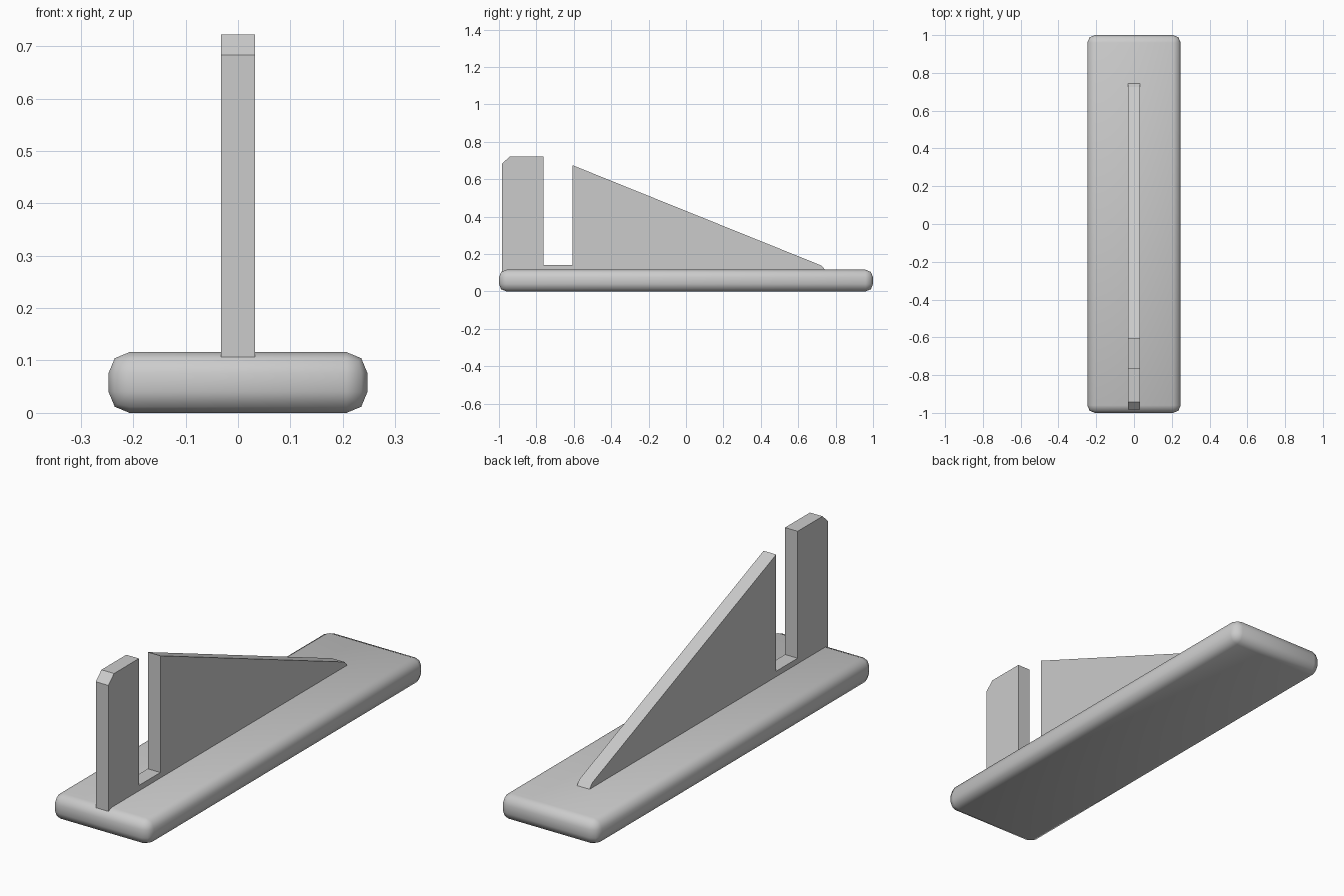
import bpy
import bmesh

cube = bpy.data.objects.get("Cube")
if cube:
    bpy.data.objects.remove(cube, do_unlink=True)

grey = bpy.data.materials.new("plain grey")
grey.use_nodes = True
colour = (0.6, 0.6, 0.6, 1)
grey.diffuse_color = colour
grey.node_tree.nodes["Principled BSDF"].inputs["Base Color"].default_value = colour


def add_object(name, bm, smooth):
    bmesh.ops.recalc_face_normals(bm, faces=bm.faces)
    for face in bm.faces:
        face.smooth = smooth
    mesh = bpy.data.meshes.new(name)
    bm.to_mesh(mesh)
    bm.free()
    mesh.materials.append(grey)
    obj = bpy.data.objects.new(name, mesh)
    bpy.context.collection.objects.link(obj)
    return obj


# Long base slab with rounded edges
width, length, height = 0.494, 2.0, 0.116
bm = bmesh.new()
bmesh.ops.create_cube(bm, size=1)
for v in bm.verts:
    v.co.x *= width
    v.co.y *= length
    v.co.z = (v.co.z + 0.5) * height
bmesh.ops.bevel(bm, geom=bm.edges[:], offset=0.04, segments=2,
                profile=0.5, affect='EDGES')
add_object("base", bm, True)

# Upright fin: front post, slot and sloping wedge in one side profile (y, z)
profile = [(-0.983, 0.06), (-0.983, 0.683), (-0.942, 0.722), (-0.762, 0.722),
           (-0.762, 0.141), (-0.607, 0.141), (-0.607, 0.675),
           (0.725, 0.138), (0.743, 0.116), (0.743, 0.06)]
half = 0.032
bm = bmesh.new()
side = bm.faces.new([bm.verts.new((-half, y, z)) for y, z in profile])
extruded = bmesh.ops.extrude_face_region(bm, geom=[side])["geom"]
moved = [g for g in extruded if isinstance(g, bmesh.types.BMVert)]
bmesh.ops.translate(bm, verts=moved, vec=(2 * half, 0, 0))
add_object("slotted_fin", bm, False)
